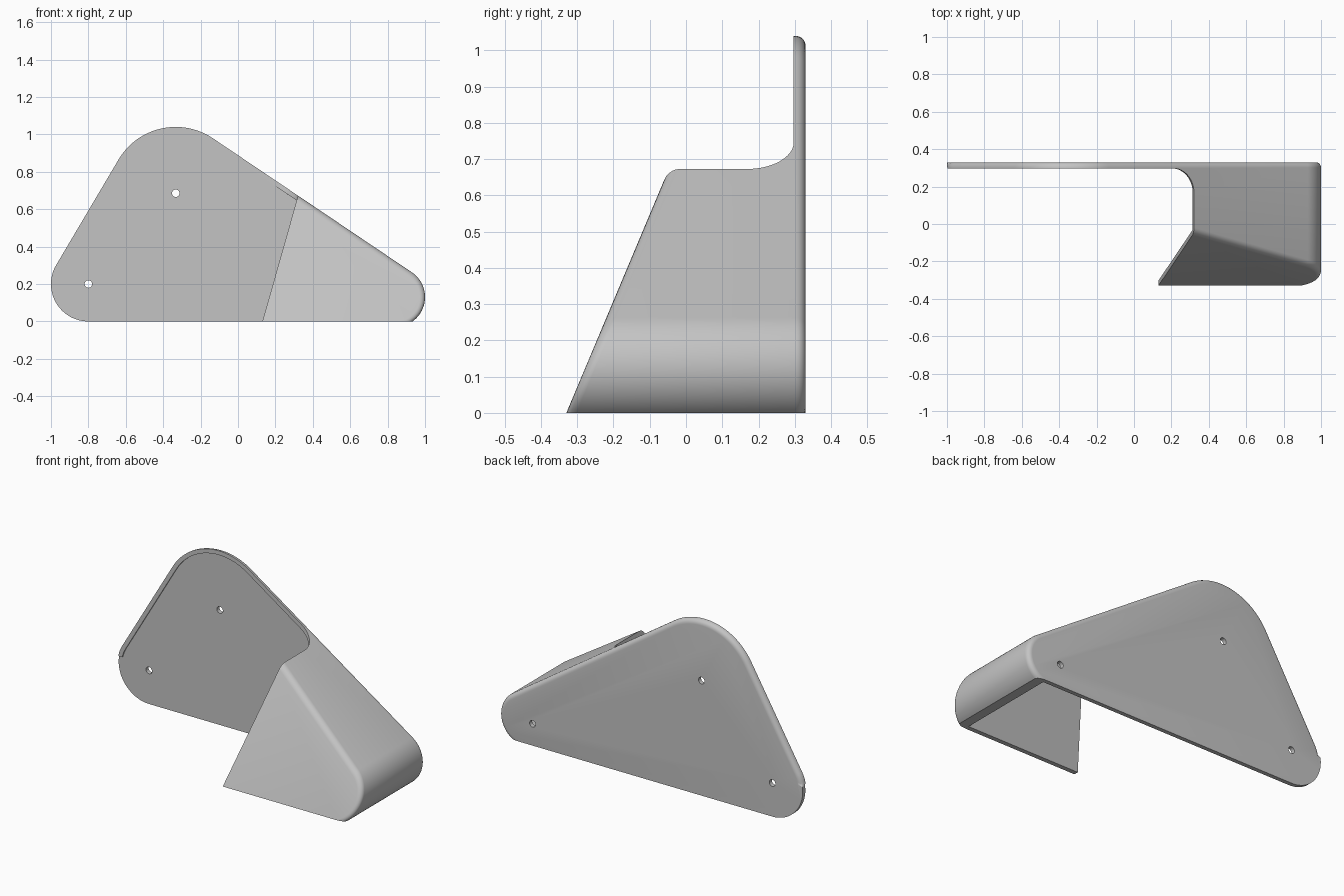
import bpy, bmesh, math
from math import radians, degrees, cos, sin, asin

if "Cube" in bpy.data.objects:
    bpy.data.objects.remove(bpy.data.objects["Cube"], do_unlink=True)

T = 0.025                                   # sheet thickness
BEND = 0.028                                # outer bend radius
BACK = 0.33
LEFT, APEX, RIGHT = (-0.8, 0.2, 0.2), (-0.333, 0.685, 0.355), (0.84, 0.13, 0.16)
ANGLE_L, ANGLE_R = 149.3, 56.1              # directions of the two sloping sides

grey = bpy.data.materials.new("sheet_grey")
grey.use_nodes = True
grey.diffuse_color = (0.55, 0.55, 0.55, 1)
grey.node_tree.nodes["Principled BSDF"].inputs["Base Color"].default_value = grey.diffuse_color


def arc(circle, start, end, steps=24, inset=0.0):
    cx, cy, r = circle
    angles = [radians(start + (end - start) * i / steps) for i in range(steps + 1)]
    return [(cx + (r - inset) * cos(a), cy + (r - inset) * sin(a)) for a in angles]


def rim(inset):
    """Folded rim: end of the left corner, apex and right corner."""
    last = degrees(asin(-RIGHT[1] / (RIGHT[2] - inset)))
    return (arc(LEFT, 168, ANGLE_L, 5, inset)
            + arc(APEX, ANGLE_L, ANGLE_R, inset=inset)
            + arc(RIGHT, ANGLE_R, last, inset=inset))


def front_y(z):
    return -0.33 + 0.42 * z                 # leaning front face


def loft(name, rings):
    """Closed solid through matching rings of 3D points, facing outwards."""
    bm = bmesh.new()
    loops = [[bm.verts.new(p) for p in ring] for ring in rings]
    bm.faces.new(loops[0])
    bm.faces.new(loops[-1][::-1])
    for a, b in zip(loops, loops[1:]):
        for i in range(len(a)):
            j = (i + 1) % len(a)
            bm.faces.new((a[i], b[i], b[j], a[j]))
    bm.normal_update()
    if bm.calc_volume(signed=True) < 0:
        bmesh.ops.reverse_faces(bm, faces=bm.faces[:])
    mesh = bpy.data.meshes.new(name)
    bm.to_mesh(mesh)
    bm.free()
    obj = bpy.data.objects.new(name, mesh)
    bpy.context.collection.objects.link(obj)
    return obj


def cut(target, cutter):
    mod = target.modifiers.new("cut", 'BOOLEAN')
    mod.operation, mod.solver, mod.object = 'DIFFERENCE', 'EXACT', cutter
    bpy.context.view_layer.objects.active = target
    bpy.ops.object.modifier_apply(modifier=mod.name)
    bpy.data.objects.remove(cutter, do_unlink=True)


# Outer body with rounded bends along the front and back of the rim
front_rings, back_rings = [], []
for step in range(6):
    a = math.pi / 2 * step / 5
    inset, depth = BEND * (1 - sin(a)), BEND * (1 - cos(a))
    shape = arc(LEFT, 270, 172) + rim(inset)
    front_rings.append([(x, front_y(z) + depth, z) for x, z in shape])
    back_rings.append([(x, BACK - depth, z) for x, z in shape])
bracket = loft("folded_bracket", front_rings + back_rings[::-1])
bracket.data.materials.append(grey)

# Hollow inside, open at the bottom and around the left corner
inner = rim(T)
inner += [(inner[-1][0], -0.3), (-1.3, -0.3), (-1.3, inner[0][1])]
cut(bracket, loft("cavity", [[(x, front_y(z) + T * 1.085, z) for x, z in inner],
                             [(x, BACK - T, z) for x, z in inner]]))

# Slanted opening on the left, leaving a filleted hood and a small rim
plan = [(-1.4, -0.8), (0.32, -0.8)] + arc((0.19, 0.167, 0.13), 0, 90) + [(-1.4, 0.297)]
cut(bracket, loft("opening", [[(x + 0.283 * (z - 0.67), y, z) for x, y in plan]
                              for z in (-0.5, 1.3)]))

# Screw holes through the back plate
for x, z in ((-0.8, 0.2), (-0.333, 0.685), (0.78, 0.13)):
    ring = arc((x, z, 0.02), 0, 345, 23)
    cut(bracket, loft("hole", [[(u, y, v) for u, v in ring] for y in (0.25, 0.4)]))

bpy.ops.object.select_all(action='DESELECT')
bracket.select_set(True)
bpy.context.view_layer.objects.active = bracket
bpy.ops.object.shade_smooth_by_angle(angle=radians(30))
